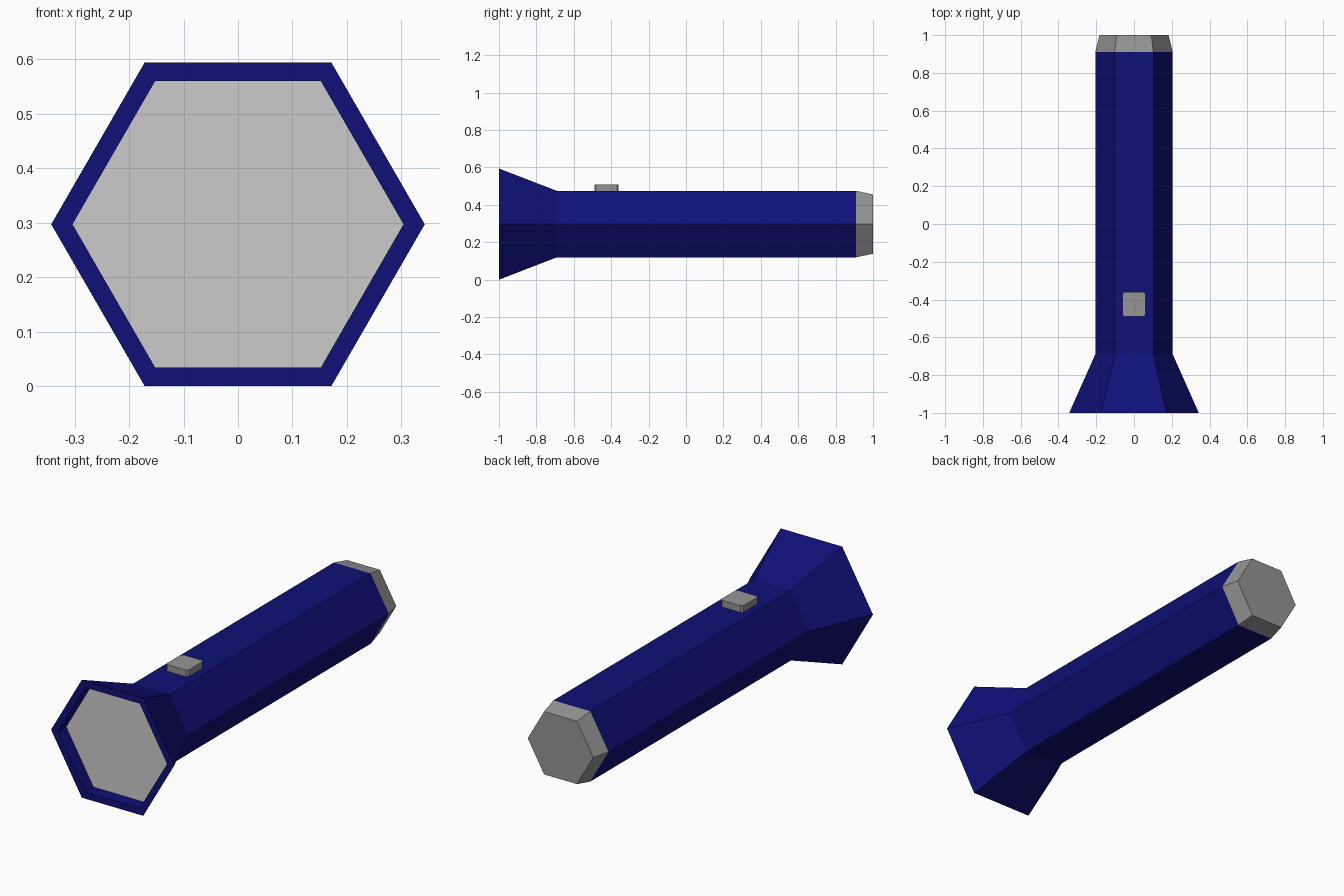
import bpy, bmesh, math

if "Cube" in bpy.data.objects:
    bpy.data.objects.remove(bpy.data.objects["Cube"])

CZ = 0.297  # height of the long axis


def material(name, rgb):
    m = bpy.data.materials.new(name)
    m.diffuse_color = (*rgb, 1)
    m.use_nodes = True
    m.node_tree.nodes["Principled BSDF"].inputs["Base Color"].default_value = m.diffuse_color
    return m


BLUE = material("navy blue", (0.005, 0.005, 0.19))
GREY = material("mid grey", (0.30, 0.30, 0.30))
LENS = material("light grey", (0.60, 0.60, 0.60))


def finish(name, bm, mat):
    bmesh.ops.recalc_face_normals(bm, faces=bm.faces)
    me = bpy.data.meshes.new(name)
    bm.to_mesh(me)
    bm.free()
    me.materials.append(mat)
    ob = bpy.data.objects.new(name, me)
    bpy.context.collection.objects.link(ob)
    return ob


def hex_lathe(name, profile, mat, cap_start=False, cap_end=False):
    """Skin six-sided rings of (radius, y) along the y axis."""
    bm = bmesh.new()
    rings = [[bm.verts.new((r * math.cos(i * math.pi / 3), y,
                            CZ + r * math.sin(i * math.pi / 3))) for i in range(6)]
             for r, y in profile]
    for a, b in zip(rings, rings[1:]):
        for i in range(6):
            j = (i + 1) % 6
            bm.faces.new((a[i], a[j], b[j], b[i]))
    if cap_start:
        bm.faces.new(rings[0])
    if cap_end:
        bm.faces.new(rings[-1])
    return finish(name, bm, mat)


# Flared head with recessed rim, running into the handle
hex_lathe("body", [(0.304, -0.935), (0.304, -1.0), (0.343, -1.0),
                   (0.205, -0.69), (0.205, 0.91)], BLUE)
# Lens plate at the bottom of the recess
hex_lathe("lens", [(0.304, -0.935)], LENS, cap_start=True)
# Tapered tail cap
hex_lathe("tail_cap", [(0.205, 0.91), (0.183, 1.0)], GREY, cap_end=True)

# Push button with clipped corners
bm = bmesh.new()
bmesh.ops.create_cube(bm, size=1)
for v in bm.verts:
    v.co = (v.co.x * 0.124, v.co.y * 0.13 - 0.425, v.co.z * 0.045 + 0.4855)
upright = [e for e in bm.edges if abs(e.verts[0].co.z - e.verts[1].co.z) > 0.01]
bmesh.ops.bevel(bm, geom=upright, offset=0.01, segments=1, affect='EDGES')
finish("button", bm, GREY)
